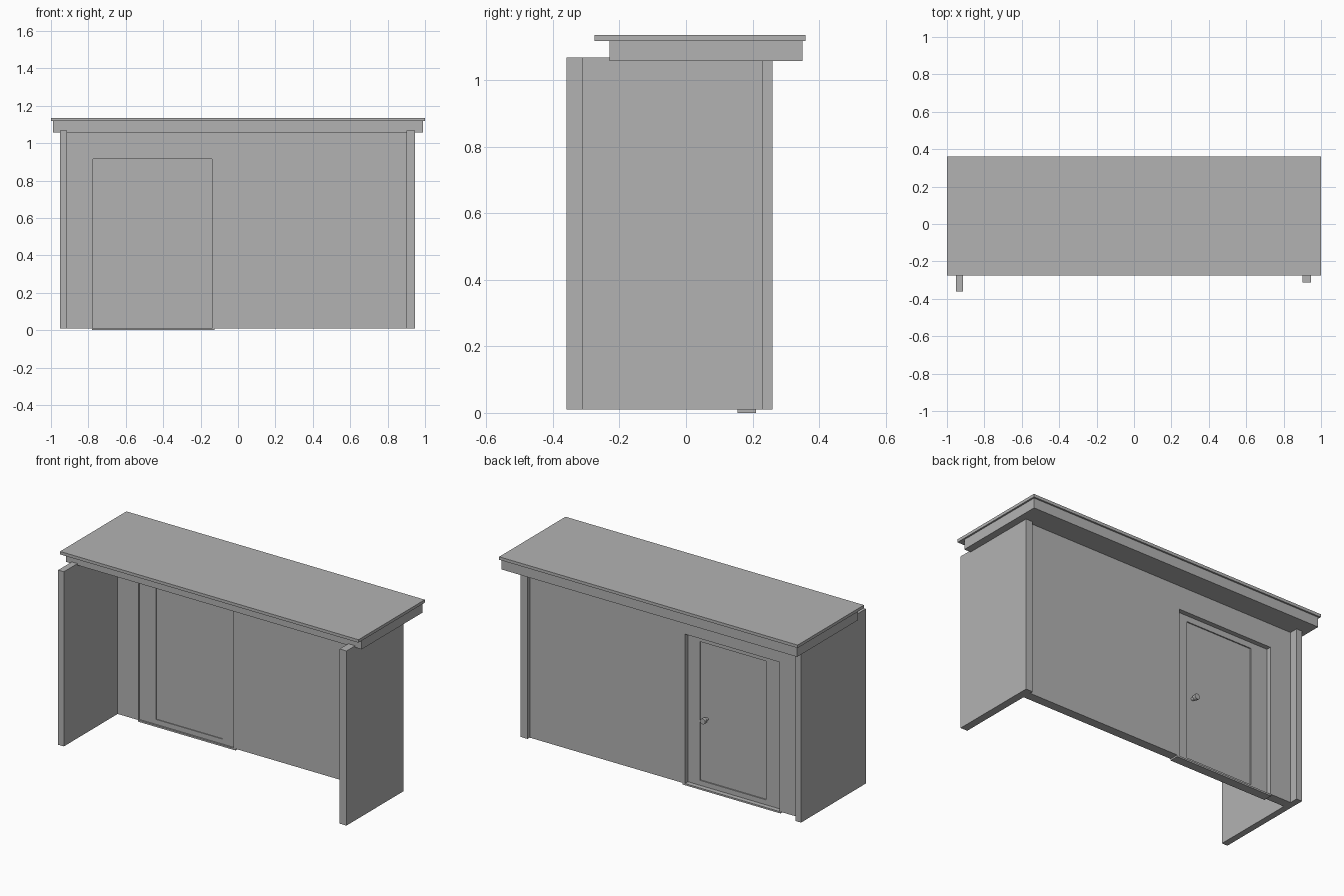
import bpy
import bmesh
import math
from mathutils import Matrix

cube = bpy.data.objects.get("Cube")
if cube:
    bpy.data.objects.remove(cube, do_unlink=True)

grey = bpy.data.materials.new("plain_grey")
grey.use_nodes = True
grey.diffuse_color = (0.45, 0.45, 0.45, 1)
grey.node_tree.nodes["Principled BSDF"].inputs["Base Color"].default_value = grey.diffuse_color


def finish(name, bm):
    bmesh.ops.recalc_face_normals(bm, faces=bm.faces[:])
    mesh = bpy.data.meshes.new(name)
    bm.to_mesh(mesh)
    bm.free()
    mesh.materials.append(grey)
    obj = bpy.data.objects.new(name, mesh)
    bpy.context.collection.objects.link(obj)
    return obj


def extrude_outline(name, outline, y0, y1):
    """Extrude an outline drawn in x and z from y0 to y1."""
    bm = bmesh.new()
    face = bm.faces.new([bm.verts.new((x, y0, z)) for x, z in outline])
    made = bmesh.ops.extrude_face_region(bm, geom=[face])["geom"]
    moved = [v for v in made if isinstance(v, bmesh.types.BMVert)]
    bmesh.ops.translate(bm, verts=moved, vec=(0, y1 - y0, 0))
    return finish(name, bm)


def box(name, x0, x1, y0, y1, z0, z1):
    return extrude_outline(name, [(x0, z0), (x1, z0), (x1, z1), (x0, z1)], y0, y1)


def arch(name, x0, x1, z0, z1, hole, y0, y1):
    """Panel with a rectangular doorway open at the bottom."""
    left, right, top = hole
    outline = [(x0, z0), (left, z0), (left, top), (right, top),
               (right, z0), (x1, z0), (x1, z1), (x0, z1)]
    return extrude_outline(name, outline, y0, y1)


def knob_part(name, x, z, y0, y1, radius):
    bm = bmesh.new()
    place = Matrix.Translation((x, (y0 + y1) / 2, z)) @ Matrix.Rotation(math.pi / 2, 4, "X")
    bmesh.ops.create_cone(bm, cap_ends=True, segments=20, radius1=radius,
                          radius2=radius, depth=y1 - y0, matrix=place)
    obj = finish(name, bm)
    bpy.ops.object.select_all(action="DESELECT")
    obj.select_set(True)
    bpy.context.view_layer.objects.active = obj
    bpy.ops.object.shade_smooth_by_angle()


base = 0.01

# Roof slab and the narrower fascia under it
box("roof_slab", -1, 1, -0.275, 0.36, 1.118, 1.136)
box("roof_fascia", -0.99, 0.99, -0.23, 0.35, 1.058, 1.118)

# End walls, one deeper than the other
box("right_wall", -0.953, -0.915, -0.36, 0.26, base, 1.068)
box("left_wall", 0.9, 0.946, -0.313, 0.231, base, 1.068)

# Long wall with its doorway
arch("long_wall", -0.915, 0.9, base, 1.058, (-0.775, -0.14, 0.915), 0.155, 0.21)
box("threshold", -0.78, -0.125, 0.155, 0.21, 0, base)

# Recessed door frame and door leaf
arch("door_frame", -0.775, -0.14, base, 0.915, (-0.664, -0.219, 0.88), 0.165, 0.181)
box("frame_bottom_rail", -0.664, -0.219, 0.165, 0.181, base, 0.04)
box("door", -0.664, -0.219, 0.17, 0.174, 0.04, 0.88)

# Door knob on the back
knob_part("knob_stem", -0.262, 0.42, 0.172, 0.2, 0.01)
knob_part("knob", -0.262, 0.42, 0.195, 0.215, 0.017)
